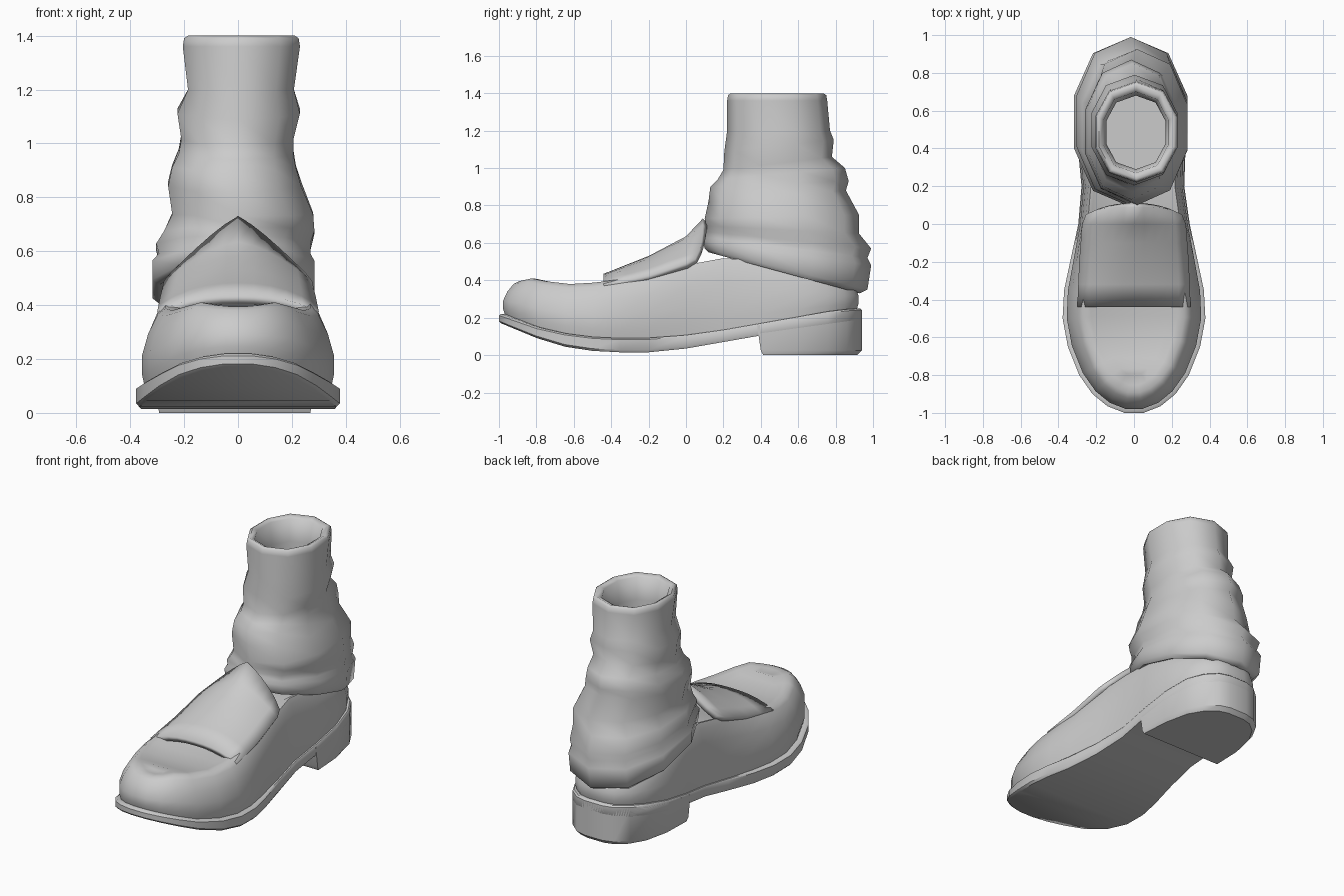
import bpy, bmesh, math
from mathutils import Vector

cube = bpy.data.objects.get("Cube")
if cube:
    bpy.data.objects.remove(cube)

grey = bpy.data.materials.new("plain grey")
grey.use_nodes = True
COLOR = (0.6, 0.6, 0.6, 1)
grey.diffuse_color = COLOR
grey.node_tree.nodes["Principled BSDF"].inputs["Base Color"].default_value = COLOR


def curve(points, y):
    """Straight-line interpolation through (y, value) points."""
    for (a, u), (b, v) in zip(points, points[1:]):
        if y <= b:
            return u + (v - u) * max(0, (y - a) / (b - a))
    return points[-1][1]


def finish(name, bm, angle=40):
    bmesh.ops.recalc_face_normals(bm, faces=bm.faces)
    mesh = bpy.data.meshes.new(name)
    bm.to_mesh(mesh)
    bm.free()
    mesh.materials.append(grey)
    obj = bpy.data.objects.new(name, mesh)
    bpy.context.collection.objects.link(obj)
    bpy.ops.object.select_all(action="DESELECT")
    obj.select_set(True)
    bpy.context.view_layer.objects.active = obj
    bpy.ops.object.shade_smooth_by_angle(angle=math.radians(angle))
    return obj


def bridge(bm, rings):
    for a, b in zip(rings, rings[1:]):
        for i in range(len(a)):
            j = (i + 1) % len(a)
            bm.faces.new((a[i], a[j], b[j], b[i]))


def cap(bm, ring):
    """Close a mirrored loop with strips running from side to side."""
    n = len(ring)
    for i in range(n // 2 - 1):
        bm.faces.new((ring[i], ring[i + 1], ring[n - 2 - i], ring[n - 1 - i]))


# Foot outline and height profiles
WIDTH = [(-1, .05), (-.965, .14), (-.9, .22), (-.8, .29), (-.65, .35), (-.5, .378),
         (-.35, .37), (-.2, .338), (0, .295), (.2, .272), (.4, .285), (.6, .285),
         (.76, .255), (.86, .2), (.92, .13), (.94, .06)]
SOLE_LOW = [(-1, .17), (-.8, .09), (-.65, .045), (-.45, .015), (-.2, .015),
            (0, .035), (.2, .07), (.4, .105), (.94, .18)]
SOLE_TOP = [(-1, .22), (-.8, .15), (-.6, .105), (-.4, .09), (-.2, .092),
            (0, .107), (.2, .135), (.4, .17), (.6, .205), (.8, .24), (.94, .25)]
UPPER_TOP = [(-1, .395), (-.9, .41), (-.8, .395), (-.65, .38), (-.45, .39), (-.2, .425),
             (0, .48), (.05, .5), (.3, .53), (.5, .48), (.7, .44), (.94, .42)]


def outline(inset=0, start=-2):
    """Closed foot loop: right side toe to heel, then left side back."""
    half = [(w, y) for y, w in WIDTH if y >= start]
    loop = [Vector(p) for p in half] + [Vector((-x, y)) for x, y in reversed(half)]
    n = len(loop)
    result = []
    for i, p in enumerate(loop):
        t = (loop[(i + 1) % n] - loop[i - 1]).normalized()
        scale = curve([(-.4, 1), (0, .45), (.6, .45), (.9, .8)], p.y)
        q = p + Vector((-t.y, t.x)) * inset * scale
        result.append(Vector((q.x - max(0, min(.015, p.y * .03)), q.y, p.y)))
    return result


# Sole
bm = bmesh.new()
rings = []
for inset, profile, lift in ((.012, SOLE_LOW, 0), (0, SOLE_LOW, .012),
                             (0, SOLE_TOP, -.008), (.012, SOLE_TOP, 0), (.06, SOLE_TOP, 0)):
    rings.append([bm.verts.new((p.x, p.y, curve(profile, p.z) + lift)) for p in outline(inset)])
bridge(bm, rings)
cap(bm, rings[0])
cap(bm, rings[-1])
finish("sole", bm)

# Heel block
bm = bmesh.new()
rings = []
for inset, height in ((.03, 0), (0, .025), (0, 1)):
    ring = []
    for p in outline(inset, .4):
        top = curve(SOLE_TOP, p.z) - .012
        y = max(p.y, .39) if height < 1 else p.y - (.02 if p.z < .5 else 0)
        ring.append(bm.verts.new((p.x, y, min(top, height))))
    rings.append(ring)
bridge(bm, rings)
cap(bm, rings[0])
cap(bm, rings[-1])
finish("heel", bm)

# Leather upper with a raised rounded toe rim
bm = bmesh.new()
rings = []
for inset, height in ((.035, -.05), (.022, .15), (.022, .4), (.045, .68),
                      (.08, .92), (.11, 1), (.15, .99), (.2, .95)):
    ring = []
    for p in outline(inset):
        low, high = curve(SOLE_TOP, p.z), curve(UPPER_TOP, p.z)
        ring.append(bm.verts.new((p.x, p.y, low + (high - low) * height)))
    rings.append(ring)
bridge(bm, rings)
cap(bm, rings[-1])
finish("upper", bm, 60)

# Apron over the instep, rising to a pointed tongue
PEAK = [(-.44, .435), (-.2, .53), (0, .635), (.09, .73)]
EDGE = [(-.44, .375), (-.2, .425), (0, .49), (.09, .515)]
HALF = [(-.44, .3), (-.2, .29), (0, .275), (.09, .255)]
bm = bmesh.new()
grid = []
for y in (-.44, -.32, -.2, -.1, 0, .09):
    power = curve([(-.44, 2.6), (-.1, 1.9), (.09, 1.2)], y)
    row = []
    for k in range(-5, 6):
        f = k / 5
        z = curve(PEAK, y) + (curve(EDGE, y) - curve(PEAK, y)) * abs(f) ** power
        back = .04 * f ** 4 if y > .05 else 0
        row.append(bm.verts.new((f * curve(HALF, y), y - back, z)))
    grid.append(row)
for a, b in zip(grid, grid[1:]):
    for k in range(10):
        bm.faces.new((a[k], a[k + 1], b[k + 1], b[k]))
apron = finish("apron", bm, 50)
thick = apron.modifiers.new("thickness", "SOLIDIFY")
thick.thickness = .035
thick.offset = -1

# Ankle sleeve: rings of (front y, back y, left x, right x, front z, back z)
FOLDS = [(.16, .88, -.25, .23, .56, .36), (.12, .93, -.3, .27, .55, .33),
         (.1, .97, -.325, .29, .57, .35), (.09, .99, -.325, .29, .61, .48),
         (.1, .97, -.3, .275, .63, .52), (.1, .99, -.31, .275, .66, .57),
         (.11, .925, -.28, .29, .69, .65), (.1, .925, -.25, .285, .73, .75),
         (.12, .855, -.265, .24, .82, .88), (.13, .87, -.25, .22, .9, .93),
         (.17, .85, -.225, .21, .94, 1), (.2, .78, -.215, .21, .99, 1.06),
         (.205, .79, -.23, .235, 1.09, 1.15), (.22, .77, -.19, .212, 1.2, 1.2),
         (.22, .755, -.21, .235, 1.36, 1.36), (.225, .75, -.205, .23, 1.39, 1.39),
         (.24, .735, -.19, .215, 1.4, 1.4), (.27, .7, -.165, .185, 1.385, 1.385),
         (.29, .68, -.15, .17, 1.25, 1.25), (.29, .68, -.15, .17, .8, .8)]
bm = bmesh.new()
rings = []
for yf, yb, xl, xr, zf, zb in FOLDS:
    ring = []
    for i in range(10):
        a = math.tau * i / 10
        s, c = math.sin(a), math.cos(a)
        t = .5 + c / 2
        x = (xl + xr) / 2 + (xr - xl) / 2 * math.copysign(abs(s) ** .85, s) * 1.02
        ring.append(bm.verts.new((x, yf + (yb - yf) * t, zf + (zb - zf) * t)))
    rings.append(ring)
bridge(bm, rings)
bm.faces.new(rings[0])
bm.faces.new(rings[-1])
finish("ankle_sleeve", bm, 65)
